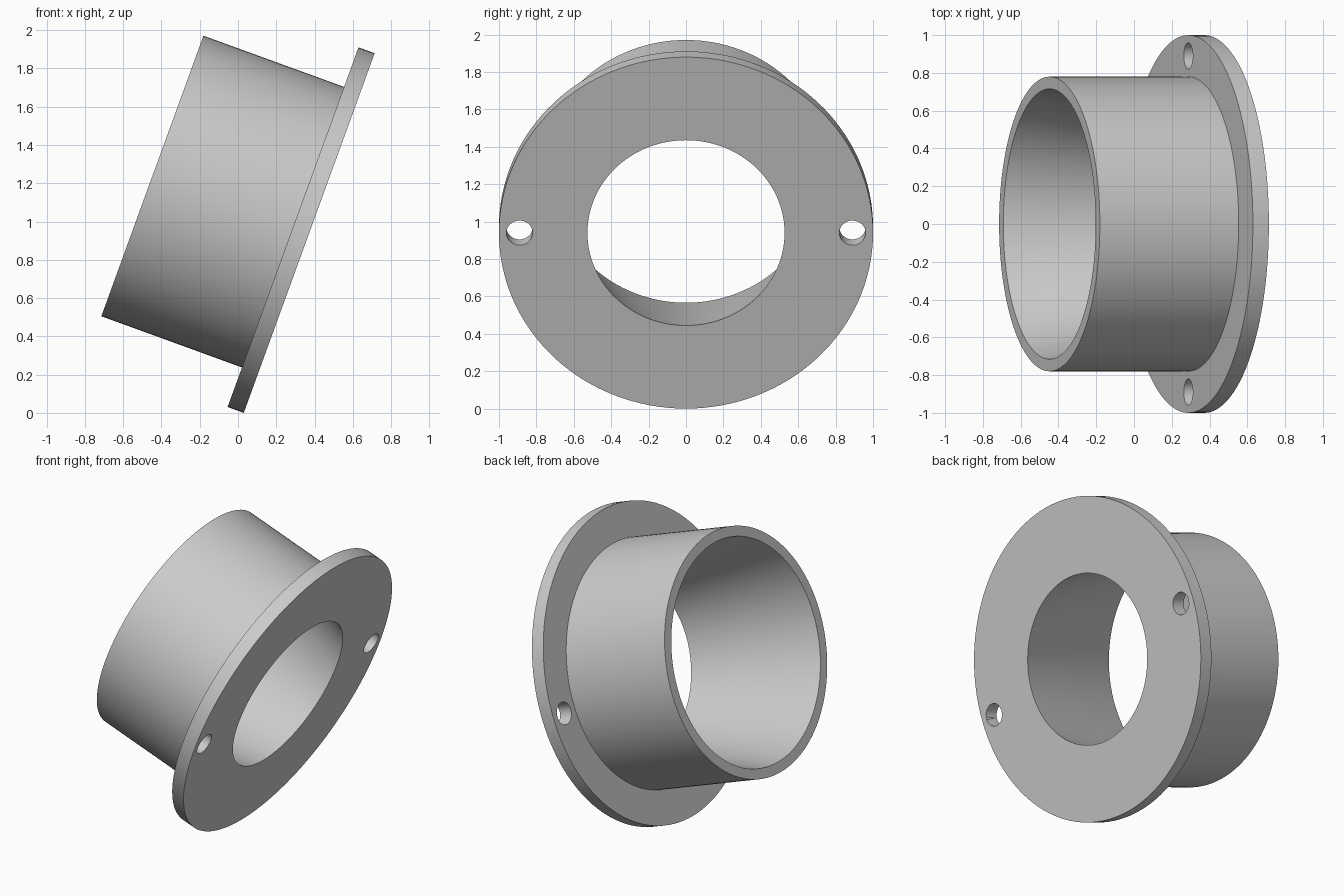
import bpy
import bmesh
from math import cos, sin, pi, radians
from mathutils import Matrix

SEGMENTS = 128
TILT = radians(20)
LENGTH = 0.872          # open rim to flange face
FLANGE = 0.09           # flange thickness
OUTER, RIM_BORE, FLANGE_BORE = 0.78, 0.715, 0.527
HOLE_RADIUS, HOLE_OFFSET = 0.07, 0.89

cube = bpy.data.objects.get("Cube")
if cube:
    bpy.data.objects.remove(cube, do_unlink=True)

grey = bpy.data.materials.new("plain_grey")
grey.use_nodes = True
colour = (0.6, 0.6, 0.6, 1)
grey.diffuse_color = colour
grey.node_tree.nodes["Principled BSDF"].inputs["Base Color"].default_value = colour


def lathe(name, profile, segments, centre_y=0.0):
    """Revolve a closed (radius, height) loop about z."""
    bm = bmesh.new()
    rings = []
    for i in range(segments):
        a = 2 * pi * i / segments
        rings.append([bm.verts.new((r * cos(a), centre_y + r * sin(a), h))
                      for r, h in profile])
    n = len(profile)
    for i in range(segments):
        here, there = rings[i], rings[(i + 1) % segments]
        for j in range(n):
            k = (j + 1) % n
            bm.faces.new((here[j], there[j], there[k], here[k]))
    bmesh.ops.recalc_face_normals(bm, faces=bm.faces)
    return finish(name, bm)


def finish(name, bm):
    mesh = bpy.data.meshes.new(name)
    bm.to_mesh(mesh)
    bm.free()
    mesh.materials.append(grey)
    obj = bpy.data.objects.new(name, mesh)
    bpy.context.collection.objects.link(obj)
    return obj


# Tube with tapered bore and flange, flange face at height zero
collar = lathe("flanged_collar", [
    (FLANGE_BORE, 0), (1, 0), (1, -FLANGE), (OUTER, -FLANGE),
    (OUTER, -LENGTH), (RIM_BORE, -LENGTH)], SEGMENTS)

bpy.ops.object.select_all(action='DESELECT')
collar.select_set(True)
bpy.context.view_layer.objects.active = collar

# Two bolt holes through the flange
for side in (-1, 1):
    bm = bmesh.new()
    bmesh.ops.create_cone(
        bm, cap_ends=True, segments=48, radius1=HOLE_RADIUS,
        radius2=HOLE_RADIUS, depth=0.3,
        matrix=Matrix.Translation((0, side * HOLE_OFFSET, -FLANGE / 2)))
    cutter = finish("hole_cutter", bm)
    cutter.hide_render = True
    cut = collar.modifiers.new("bolt_hole", 'BOOLEAN')
    cut.operation = 'DIFFERENCE'
    cut.solver = 'EXACT'
    cut.object = cutter
    bpy.ops.object.modifier_apply(modifier=cut.name)
    bpy.data.objects.remove(cutter, do_unlink=True)

# Lean the collar so the flange faces right and slightly down
x = (LENGTH * cos(TILT) + (OUTER - 1) * sin(TILT)) / 2
collar.data.transform(Matrix.Translation((x, 0, cos(TILT)))
                      @ Matrix.Rotation(pi / 2 + TILT, 4, 'Y'))
bpy.ops.object.shade_smooth_by_angle(angle=radians(30))
